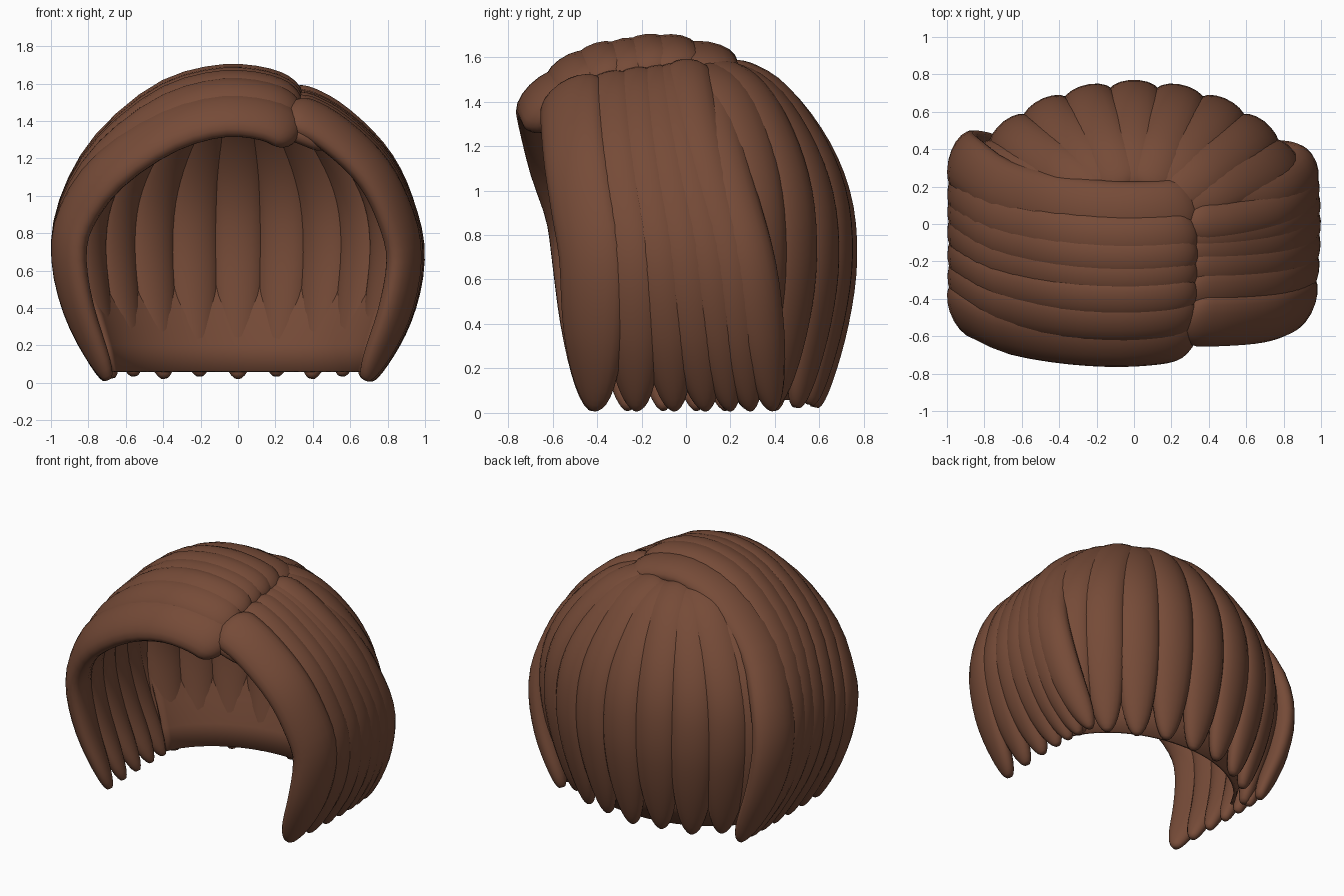
import bpy, bmesh, math
from mathutils import Vector

if "Cube" in bpy.data.objects:
    bpy.data.objects.remove(bpy.data.objects["Cube"])

brown = bpy.data.materials.new("chestnut_brown")
brown.use_nodes = True
brown.diffuse_color = (0.18, 0.07, 0.039, 1)
brown.node_tree.nodes["Principled BSDF"].inputs["Base Color"].default_value = (0.18, 0.07, 0.039, 1)


def finish(name, bm):
    bmesh.ops.recalc_face_normals(bm, faces=bm.faces)
    mesh = bpy.data.meshes.new(name)
    bm.to_mesh(mesh)
    bm.free()
    mesh.materials.append(brown)
    for p in mesh.polygons:
        p.use_smooth = True
    obj = bpy.data.objects.new(name, mesh)
    bpy.context.collection.objects.link(obj)
    return obj


def spline(pts, t):
    """Point on a smooth curve through all the points."""
    n = len(pts) - 1
    i = min(int(t * n), n - 1)
    u = t * n - i
    b, c = pts[i], pts[i + 1]
    a = pts[i - 1] if i else b * 2 - c
    d = pts[i + 2] if i + 2 <= n else c * 2 - b
    return 0.5 * (b * 2 + (c - a) * u + (a * 2 - b * 5 + c * 4 - d) * u * u
                  + (b * 3 - a - c * 3 + d) * u ** 3)


def lock(name, pts, width, thick, lean=0.85, steps=32, sides=18):
    """A flattened strand with a round root and a tapering tip."""
    pts = [Vector(p) for p in pts]
    bm = bmesh.new()
    rings = []
    for k in range(steps + 1):
        t = 0.5 - 0.5 * math.cos(math.pi * (0.03 + 0.94 * k / steps))
        p = spline(pts, t)
        tan = (spline(pts, min(t + 0.01, 1)) - spline(pts, max(t - 0.01, 0))).normalized()
        out = Vector((p.x, p.y * lean, max(p.z - 0.8, -0.1)))
        out = (out - tan * out.dot(tan)).normalized()
        side = tan.cross(out)
        size = 1.0
        if t < 0.08:
            size = math.sqrt(1 - (1 - t / 0.08) ** 2)
        if t > 0.68:
            size = math.sqrt(1 - ((t - 0.68) / 0.32) ** 2.4)
        ring = []
        for j in range(sides):
            a = 2 * math.pi * j / sides
            ring.append(bm.verts.new(p + side * math.cos(a) * width * size
                                     + out * math.sin(a) * thick * size ** 0.7))
        rings.append(ring)
    for r0, r1 in zip(rings, rings[1:]):
        for j in range(sides):
            m = (j + 1) % sides
            bm.faces.new((r0[j], r0[m], r1[m], r1[j]))
    bm.faces.new(rings[0])
    bm.faces.new(rings[-1])
    return finish(name, bm)


def swept_locks(name, path, sag, power, inset, rows):
    """Strands sharing one arch, each with its own depth and crown drop.
    Row: depth at root, side and tip, crown drop, half width.
    Sag bows strands forward, power delays the sweep, inset rounds the corners."""
    n = len(path) - 1
    for i, (y0, y1, y2, drop, width) in enumerate(rows):
        pts = []
        for k, (x, z) in enumerate(path):
            u = k / n / 0.65
            if u < 1:
                depth = y0 + (y1 - y0) * u ** power - sag * math.sin(math.pi * u)
            else:
                depth = y1 + (y2 - y1) * (u - 1) * 0.65 / 0.35
            rise = max(0, min(1, (z - 0.65) / 0.85))
            pts.append((x * (1 - inset * depth ** 2), depth, z - drop * rise))
        lock(f"{name}_{i + 1}", pts, width, 0.08)


# Long side of the parting, sweeping over the crown to the right
right_arch = [(0.33, 1.5), (0.16, 1.59), (-0.1, 1.61), (-0.4, 1.52), (-0.7, 1.27),
              (-0.87, 0.98), (-0.92, 0.7), (-0.86, 0.38), (-0.7, 0.01)]
swept_locks("right_lock", right_arch, 0.07, 2.2, 0.08, [
    (-0.58, -0.47, -0.42, 0.18, 0.16),
    (-0.46, -0.34, -0.26, 0.08, 0.14),
    (-0.35, -0.21, -0.10, 0.03, 0.13),
    (-0.24, -0.08, 0.05, 0.01, 0.13),
    (-0.14, 0.04, 0.18, -0.01, 0.13),
    (-0.04, 0.15, 0.29, -0.01, 0.14),
    (0.11, 0.32, 0.40, 0.02, 0.16)])

# Short side of the parting
left_arch = [(0.27, 1.52), (0.5, 1.41), (0.73, 1.2), (0.86, 0.96),
             (0.92, 0.68), (0.86, 0.36), (0.7, 0.01)]
swept_locks("left_lock", left_arch, 0.02, 1.4, 0.2, [
    (-0.51, -0.42, -0.41, 0.06, 0.16),
    (-0.35, -0.26, -0.22, 0.03, 0.14),
    (-0.23, -0.13, -0.05, 0.01, 0.13),
    (-0.13, -0.01, 0.09, 0.0, 0.13),
    (-0.06, 0.1, 0.2, -0.01, 0.12),
    (0.0, 0.2, 0.29, -0.03, 0.12),
    (0.1, 0.28, 0.39, 0.02, 0.12)])

# Small strand tucked under the front of the parting
lock("parting_strand", [(0.24, -0.58, 1.36), (0.34, -0.59, 1.33), (0.48, -0.56, 1.27)], 0.06, 0.05)

# Back strands fanning out from the crown
back_profile = [(0.22, 1.53), (0.5, 1.43), (0.73, 1.22), (0.87, 0.98),
                (0.91, 0.72), (0.87, 0.42), (0.76, 0.02)]
for i in range(-4, 5):
    a = math.radians(15.5 * i)
    pts = [(math.sin(a) * s, math.cos(a) * s * 0.76, z + 0.012 * (i % 2)) for s, z in back_profile]
    lock(f"back_lock_{i + 5}", pts, 0.145, 0.08, lean=1.5)

# Smooth cap that the strands sit on
cap_profile = [(0.70, 0.06), (0.74, 0.2), (0.79, 0.36), (0.87, 0.55), (0.91, 0.75),
               (0.86, 0.98), (0.72, 1.22), (0.5, 1.42), (0.22, 1.52), (0.02, 1.55)]
bm = bmesh.new()
cols = []
for k in range(33):
    a = math.radians(-72 + 144 * k / 32)
    cols.append([bm.verts.new((math.sin(a) * s, math.cos(a) * s * 0.76, z)) for s, z in cap_profile])
for c0, c1 in zip(cols, cols[1:]):
    for j in range(len(cap_profile) - 1):
        bm.faces.new((c0[j], c1[j], c1[j + 1], c0[j + 1]))
cap = finish("inner_cap", bm)
mod = cap.modifiers.new("thickness", "SOLIDIFY")
mod.thickness = 0.02
mod.offset = 0
